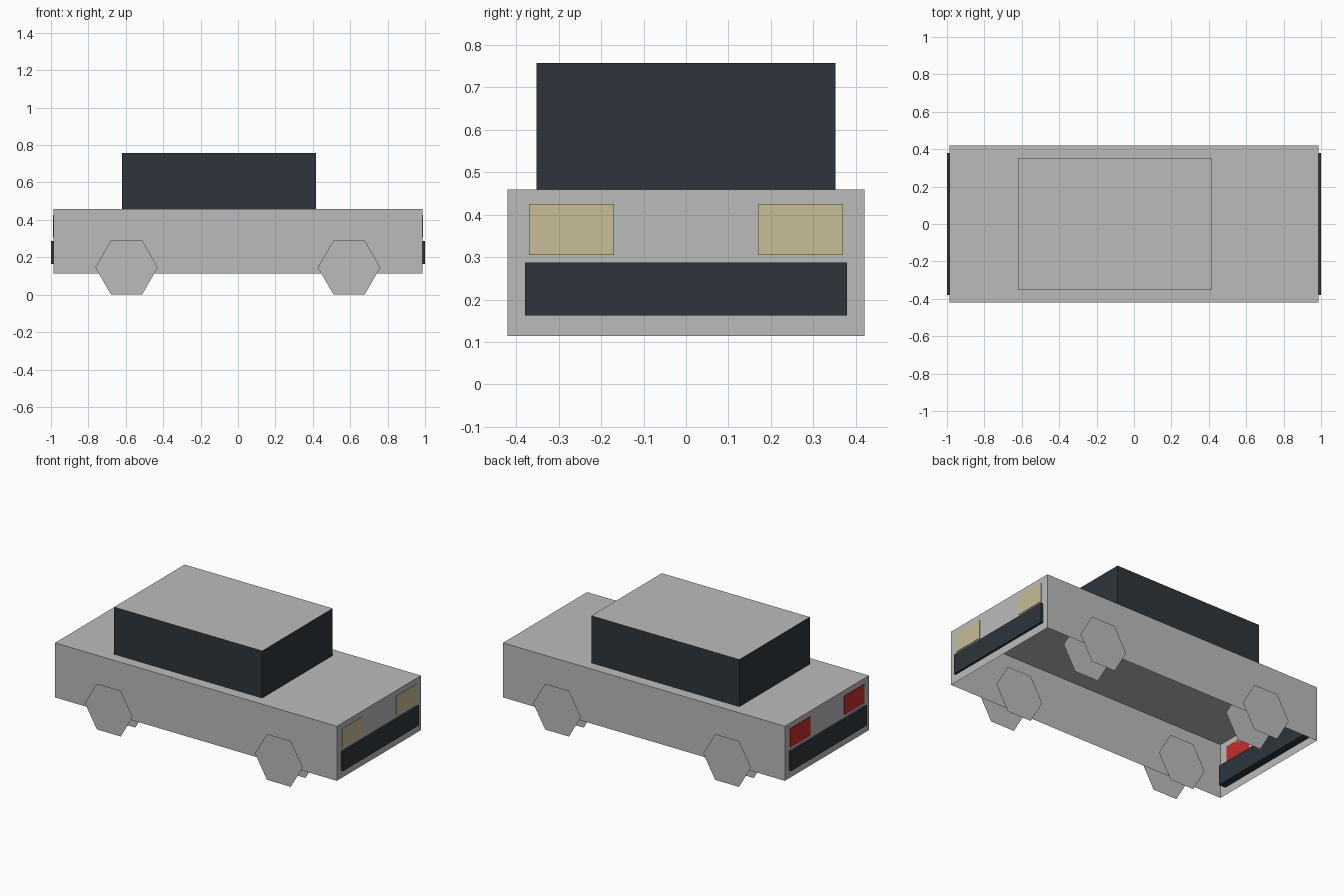
import bpy
import bmesh
from math import pi
from mathutils import Matrix, Vector

default_cube = bpy.data.objects.get("Cube")
if default_cube:
    bpy.data.objects.remove(default_cube, do_unlink=True)


def make_material(name, rgb):
    mat = bpy.data.materials.new(name)
    mat.use_nodes = True
    mat.diffuse_color = (*rgb, 1)
    mat.node_tree.nodes["Principled BSDF"].inputs["Base Color"].default_value = (*rgb, 1)
    return mat


GREY = make_material("body grey", (0.5, 0.5, 0.5))
DARK = make_material("dark glass", (0.026, 0.036, 0.044))
CREAM = make_material("lamp cream", (0.58, 0.51, 0.31))
RED = make_material("lamp red", (0.57, 0.026, 0.026))


def add_box(name, low, high, materials, open_bottom=False, top_slot=0):
    """Box between two corners, optionally bottomless, with its own top colour."""
    low, high = Vector(low), Vector(high)
    size = high - low
    bm = bmesh.new()
    place = Matrix.Translation((low + high) / 2) @ Matrix.Diagonal((*size, 1))
    bmesh.ops.create_cube(bm, size=1, matrix=place)
    bm.normal_update()
    for face in bm.faces:
        face.material_index = top_slot if face.normal.z > 0.5 else 0
    if open_bottom:
        under = [f for f in bm.faces if f.normal.z < -0.5]
        bmesh.ops.delete(bm, geom=under, context="FACES_ONLY")
    mesh = bpy.data.meshes.new(name)
    bm.to_mesh(mesh)
    bm.free()
    for mat in materials:
        mesh.materials.append(mat)
    obj = bpy.data.objects.new(name, mesh)
    bpy.context.collection.objects.link(obj)
    return obj


def add_disc(name, x, y, facing):
    """Flat six-sided disc whose normal points along facing * y."""
    bpy.ops.mesh.primitive_circle_add(
        vertices=6, radius=0.167, fill_type="NGON", location=(x, y, 0.146),
        rotation=(pi / 2, pi / 6, pi if facing > 0 else 0))
    obj = bpy.context.object
    obj.name = name
    obj.data.materials.append(GREY)


# Bottomless body shell and cabin with a grey roof
END = 0.986
add_box("body", (-END, -0.42, 0.114), (END, 0.42, 0.459), [GREY], open_bottom=True)
add_box("cabin", (-0.62, -0.352, 0.459), (0.416, 0.352, 0.757), [DARK, GREY], top_slot=1)

# Bumpers and lamps at both ends
for end, sign, lamp in (("nose", 1, CREAM), ("tail", -1, RED)):
    xs = sorted((sign * 0.94, sign))
    add_box(f"{end}_bumper", (xs[0], -0.379, 0.163), (xs[1], 0.379, 0.287), [DARK])
    xs = sorted((sign * END, sign * (END + 0.004)))
    for side, y in (("near", -0.27), ("far", 0.27)):
        add_box(f"{end}_lamp_{side}", (xs[0], y - 0.1, 0.305),
                (xs[1], y + 0.1, 0.425), [lamp])

# Wheels: an outer and an inner disc each
for end, x in (("nose", 0.594), ("tail", -0.596)):
    for side, sign in (("near", -1), ("far", 1)):
        add_disc(f"{end}_wheel_{side}_outer", x, sign * 0.44, sign)
        add_disc(f"{end}_wheel_{side}_inner", x, sign * 0.293, -sign)
